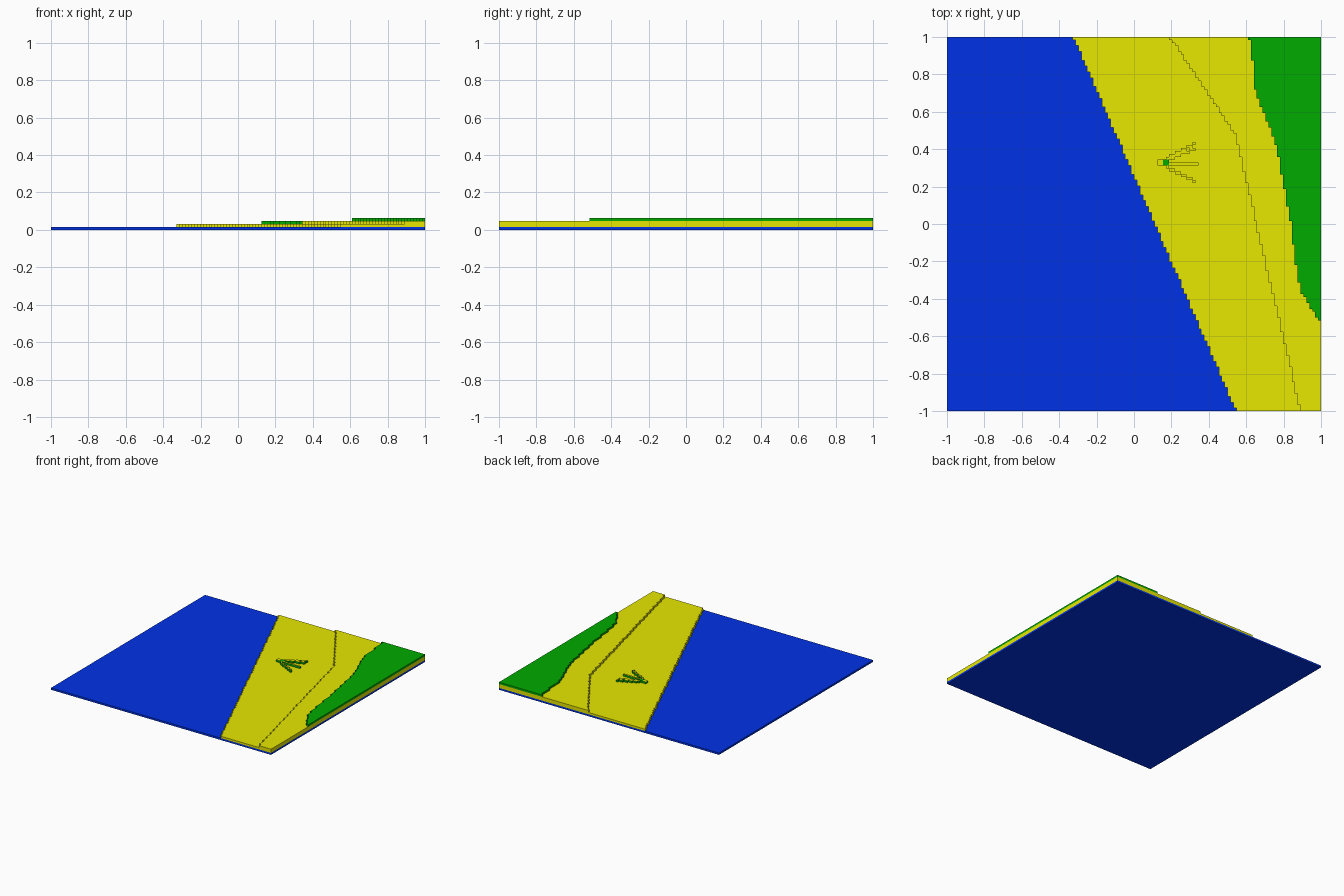
import bpy, bmesh

if "Cube" in bpy.data.objects:
    bpy.data.objects.remove(bpy.data.objects["Cube"])

N = 128                 # cells per side
V = 2 / N               # cell size


def material(name, rgb):
    m = bpy.data.materials.new(name)
    m.diffuse_color = (*rgb, 1)
    m.use_nodes = True
    m.node_tree.nodes["Principled BSDF"].inputs["Base Color"].default_value = m.diffuse_color
    return m


BLUE = material("water blue", (0.0, 0.032, 0.80))
SAND = material("sand yellow", (0.80, 0.80, 0.0))
GREEN = material("leaf green", (0.0, 0.41, 0.0))


def finish(name, bm, *mats):
    mesh = bpy.data.meshes.new(name)
    bm.to_mesh(mesh)
    bm.free()
    for mat in mats:
        mesh.materials.append(mat)
    ob = bpy.data.objects.new(name, mesh)
    bpy.context.collection.objects.link(ob)


def edge_x(line, y):
    """Shoreline x at height y, or None outside the line (listed top to bottom)."""
    for (x0, y0), (x1, y1) in zip(line, line[1:]):
        if y1 <= y <= y0:
            return x0 + (x1 - x0) * (y0 - y) / (y0 - y1)
    return None


def terrace(name, level, line, mat):
    """One-cell-thick slab from a stair-stepped shoreline to the right border."""
    pts = []
    for j in range(N):
        x = edge_x(line, -1 + (j + 0.5) * V)
        if x is None:
            continue
        x = round((x + 1) / V) * V - 1
        if x >= 1:
            continue
        y0, y1 = -1 + j * V, -1 + (j + 1) * V
        if pts and abs(pts[-1][0] - x) < 1e-6:
            pts[-1] = (x, y1)
        else:
            pts += [(x, y0), (x, y1)]
    pts += [(1, pts[-1][1]), (1, pts[0][1])]
    bm = bmesh.new()
    face = bm.faces.new([bm.verts.new((x, y, level * V)) for x, y in pts])
    new = bmesh.ops.extrude_face_region(bm, geom=[face])["geom"]
    bmesh.ops.translate(bm, vec=(0, 0, V),
                        verts=[g for g in new if isinstance(g, bmesh.types.BMVert)])
    bmesh.ops.recalc_face_normals(bm, faces=bm.faces)
    finish(name, bm, mat)


# Stacked ground layers
terrace("water", 0, [(-1, 1), (-1, -1)], BLUE)
terrace("beach_low", 1, [(-0.325, 1), (0.545, -1)], SAND)
terrace("beach_high", 2, [(0.19, 1), (0.54, 0.48), (0.89, -1)], SAND)
terrace("grass", 3, [(0.615, 1), (0.632, 0.9), (0.637, 0.74), (0.72, 0.53), (0.765, 0.4),
                     (0.80, 0.21), (0.837, 0.01), (0.863, -0.2), (0.89, -0.36),
                     (1.0, -0.53)], GREEN)

# Small plant: fan of one-cell-wide fronds with green sides and sandy tops
cells = {(72, 84), (73, 84), (72, 85), (73, 85)}
for (i0, j0), (i1, j1) in [((75, 86), (84, 91)), ((76, 86), (84, 89)),
                           ((76, 84), (85, 84)), ((75, 83), (84, 78))]:
    for i in range(i0, i1 + 1):
        cells.add((i, round(j0 + (j1 - j0) * (i - i0) / (i1 - i0))))
heart = {(74, 84), (75, 84), (74, 85), (75, 85)}
cells |= heart
bm = bmesh.new()


def quad(pts, index=0):
    bm.faces.new([bm.verts.new(p) for p in pts]).material_index = index


for i, j in sorted(cells):
    x, y, z = -1 + i * V, -1 + j * V, 2 * V
    c = [(x, y), (x + V, y), (x + V, y + V), (x, y + V)]
    for k, (di, dj) in enumerate([(0, -1), (1, 0), (0, 1), (-1, 0)]):
        if (i + di, j + dj) not in cells:
            a, b = c[k], c[(k + 1) % 4]
            quad([(*a, z), (*b, z), (*b, z + V), (*a, z + V)])
    quad([(*p, z + V) for p in c], 0 if (i, j) in heart else 1)
finish("plant", bm, GREEN, SAND)
